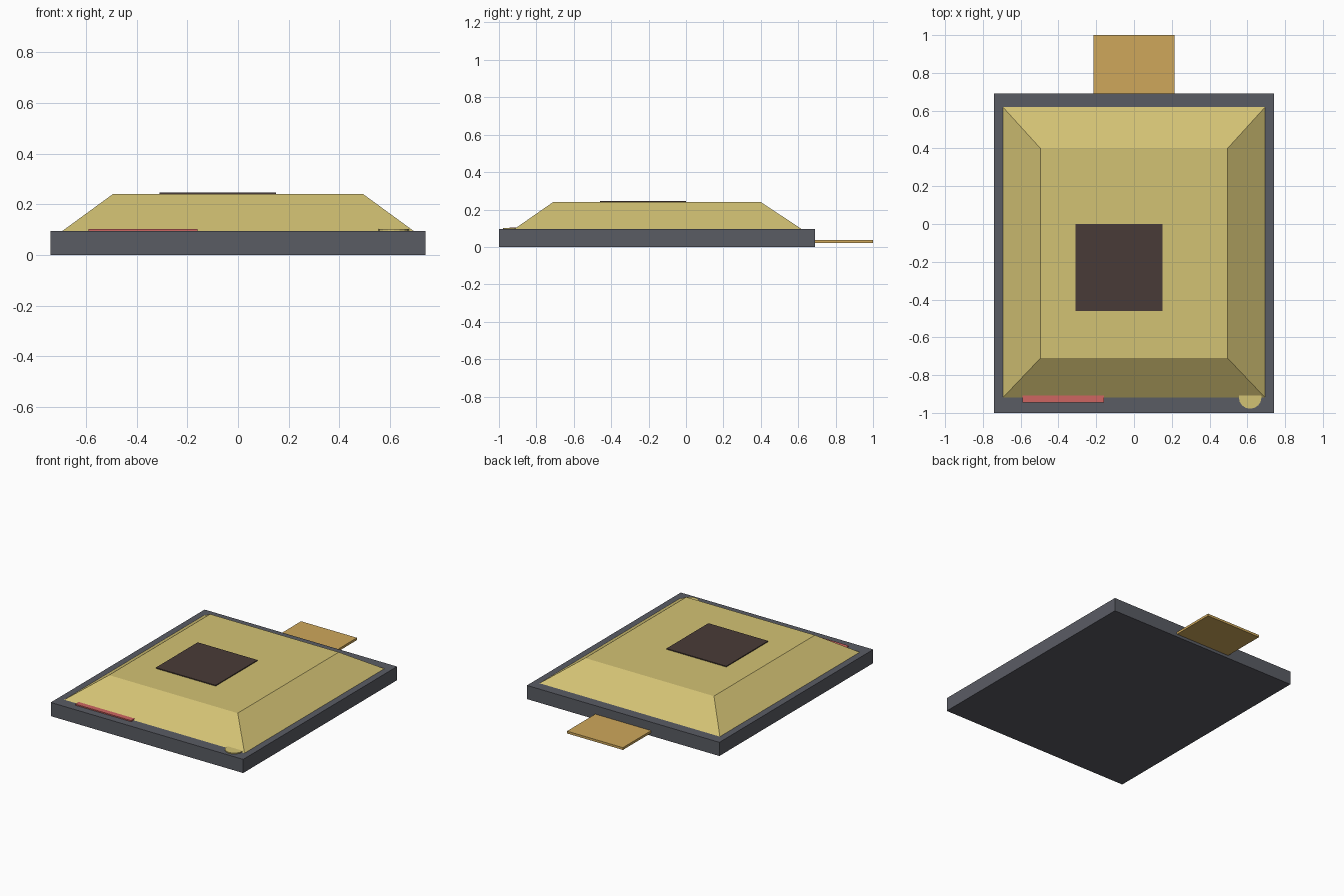
import bpy
import bmesh
from mathutils import Matrix, Vector

cube = bpy.data.objects.get("Cube")
if cube:
    bpy.data.objects.remove(cube, do_unlink=True)


def material(name, rgb):
    mat = bpy.data.materials.new(name)
    mat.use_nodes = True
    mat.diffuse_color = (*rgb, 1)
    bsdf = next(n for n in mat.node_tree.nodes if n.type == "BSDF_PRINCIPLED")
    bsdf.inputs["Base Color"].default_value = (*rgb, 1)
    bsdf.inputs["Roughness"].default_value = 0.8
    return mat


def add_object(name, bm, mat):
    mesh = bpy.data.meshes.new(name)
    bm.to_mesh(mesh)
    bm.free()
    mesh.materials.append(mat)
    obj = bpy.data.objects.new(name, mesh)
    bpy.context.collection.objects.link(obj)
    return obj


def box(name, x, y, z, mat, inset=None):
    """Box from ranges; inset gives the top face its own x and y ranges."""
    bm = bmesh.new()
    bmesh.ops.create_cube(bm, size=2)
    for v in bm.verts:
        top = v.co.z > 0
        xs, ys = inset if inset and top else (x, y)
        v.co = Vector((xs[v.co.x > 0], ys[v.co.y > 0], z[top]))
    return add_object(name, bm, mat)


grey = material("slate grey", (0.102, 0.107, 0.127))
gold = material("pale gold", (0.65, 0.54, 0.175))
brown = material("dark brown", (0.066, 0.044, 0.038))
red = material("soft red", (0.62, 0.13, 0.12))
tan = material("tan", (0.62, 0.39, 0.105))

# Slab and sloped raised centre
box("base_slab", (-0.74, 0.74), (-1.0, 0.69), (0, 0.095), grey)
box("raised_centre", (-0.695, 0.695), (-0.92, 0.62), (0.094, 0.24), gold,
    inset=((-0.495, 0.495), (-0.71, 0.4)))

# Thin plates on top and at the edges
box("top_panel", (-0.31, 0.15), (-0.46, 0.0), (0.238, 0.246), brown)
box("front_strip", (-0.59, -0.16), (-0.945, -0.905), (0.094, 0.103), red)
box("rear_tab", (-0.215, 0.215), (0.69, 1.0), (0.02, 0.036), tan)

# Round button at the front corner
bm = bmesh.new()
bmesh.ops.create_cone(bm, cap_ends=True, segments=16, radius1=0.06,
                      radius2=0.06, depth=0.008,
                      matrix=Matrix.Translation((0.615, -0.918, 0.098)))
add_object("corner_button", bm, gold)
